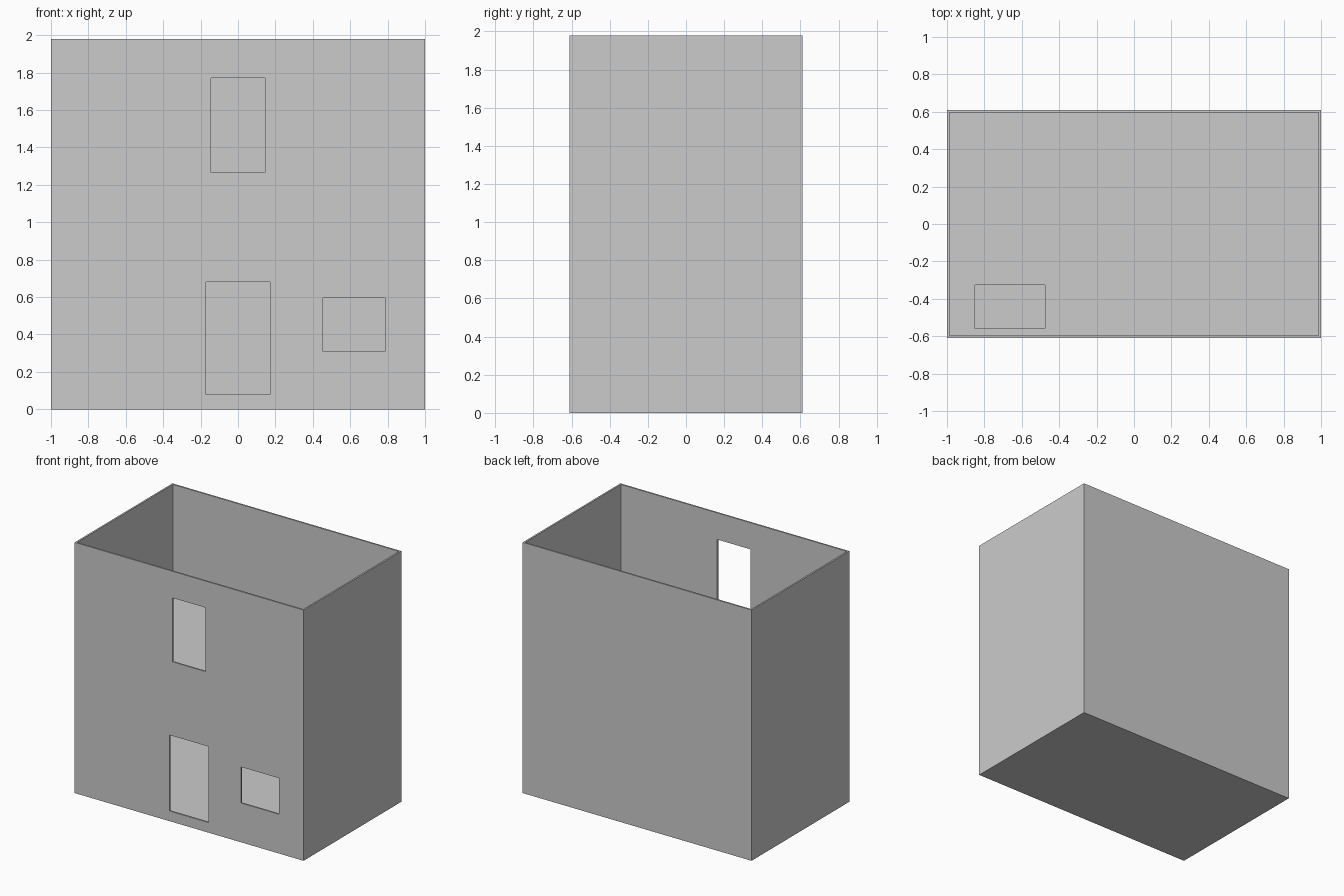
import bpy, bmesh
from mathutils import Vector

if "Cube" in bpy.data.objects:
    bpy.data.objects.remove(bpy.data.objects["Cube"])

W, D, H, T = 1.0, 0.61, 1.98, 0.013   # half width, half depth, height, wall thickness
FLOOR = 1.17                          # top of the upper floor


def box(name, lo, hi):
    lo, hi = Vector(lo), Vector(hi)
    bm = bmesh.new()
    bmesh.ops.create_cube(bm, size=1)
    for v in bm.verts:
        v.co = Vector([(a + b) / 2 + c * (b - a) for a, b, c in zip(lo, hi, v.co)])
    mesh = bpy.data.meshes.new(name)
    bm.to_mesh(mesh)
    bm.free()
    ob = bpy.data.objects.new(name, mesh)
    bpy.context.collection.objects.link(ob)
    return ob


def cut(target, name, lo, hi):
    cutter = box(name, lo, hi)
    cutter.hide_render = True
    cutter.display_type = 'WIRE'
    mod = target.modifiers.new(name, 'BOOLEAN')
    mod.operation = 'DIFFERENCE'
    mod.solver = 'EXACT'
    mod.object = cutter
    bpy.context.view_layer.objects.active = target
    bpy.ops.object.modifier_apply(modifier=name)
    bpy.data.objects.remove(cutter)


house = box("house_shell", (-W, -D, 0), (W, D, H))

# Two storeys, the upper one open to the sky
cut(house, "lower_room", (-W + T, -D + T, T), (W - T, D - T, FLOOR - T))
cut(house, "upper_room", (-W + T, -D + T, FLOOR), (W - T, D - T, H + 0.2))

# Stair opening in the upper floor
cut(house, "stair_opening", (-0.85, -0.56, FLOOR - 0.1), (-0.475, -0.325, FLOOR + 0.1))

# Front openings: x min, x max, z min, z max
openings = {
    "door": (-0.17, 0.17, 0.08, 0.68),
    "lower_window": (0.455, 0.785, 0.31, 0.595),
    "upper_window": (-0.145, 0.145, 1.265, 1.77),
}
for name, (x0, x1, z0, z1) in openings.items():
    cut(house, name, (x0, -D - 0.1, z0), (x1, -D + 0.1, z1))
